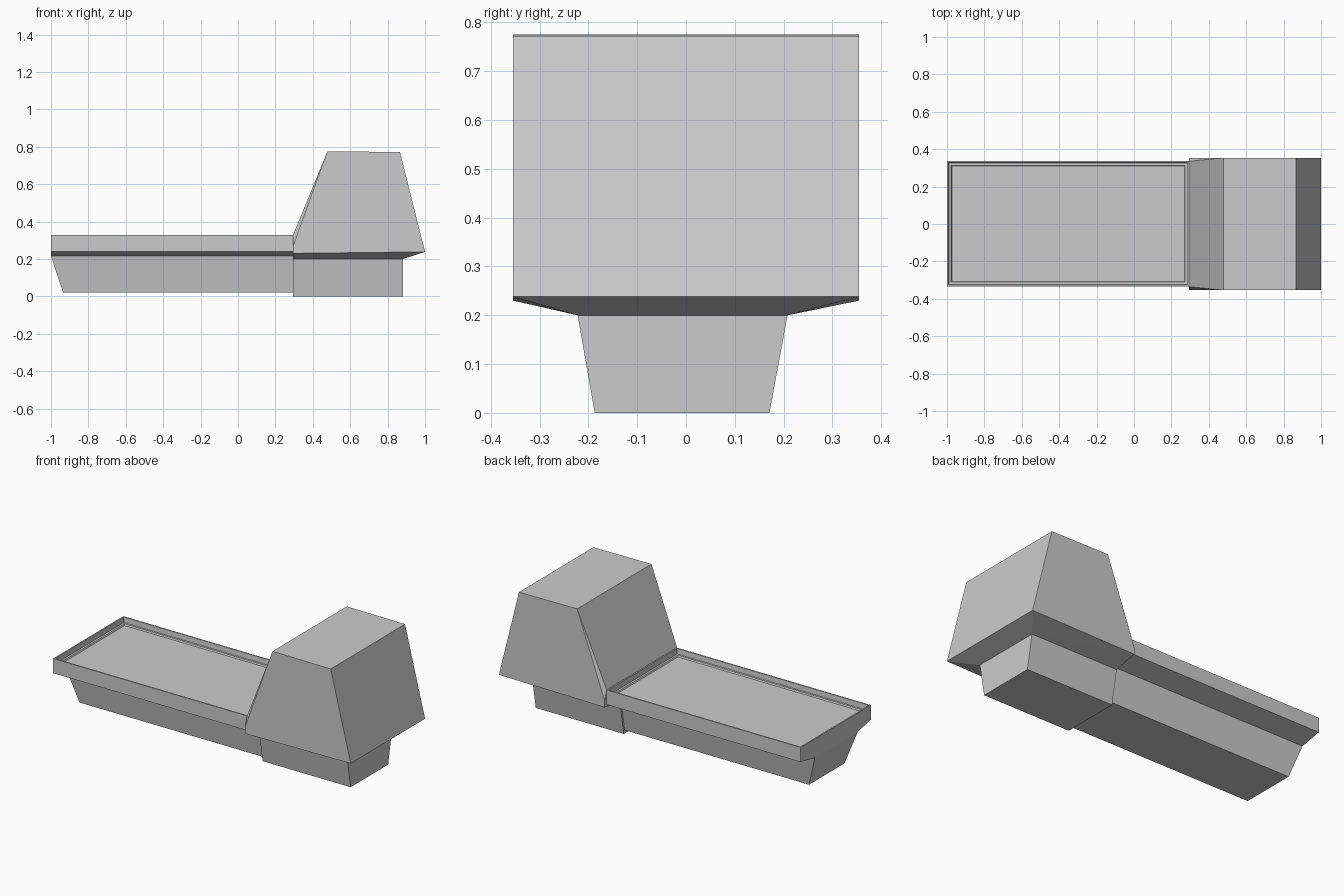
import bpy
import bmesh

if "Cube" in bpy.data.objects:
    bpy.data.objects.remove(bpy.data.objects["Cube"])


def finish(name, bm):
    bmesh.ops.recalc_face_normals(bm, faces=bm.faces[:])
    mesh = bpy.data.meshes.new(name)
    bm.to_mesh(mesh)
    bm.free()
    obj = bpy.data.objects.new(name, mesh)
    bpy.context.collection.objects.link(obj)
    return obj


def loft(name, rings):
    """Skin a stack of rectangles given as (x0, x1, y0, y1, z), capped at both ends."""
    bm = bmesh.new()
    loops = []
    for x0, x1, y0, y1, z in rings:
        corners = ((x0, y0), (x1, y0), (x1, y1), (x0, y1))
        loops.append([bm.verts.new((x, y, z)) for x, y in corners])
    for a, b in zip(loops, loops[1:]):
        for i in range(4):
            j = (i + 1) % 4
            bm.faces.new((a[i], a[j], b[j], b[i]))
    bm.faces.new(loops[0])
    bm.faces.new(loops[-1])
    return finish(name, bm)


def inset(rect, d, z):
    x0, x1, y0, y1 = rect
    return (x0 + d, x1 - d, y0 + d, y1 - d, z)


JOIN = 0.295  # where the bed meets the cab

# Tapered underbody, overhanging bed and shallow stepped tray
deck = (-1.0, JOIN, -0.333, 0.336)
loft("bed", [
    (-0.935, JOIN, -0.175, 0.163, 0.02),
    (-1.0, JOIN, -0.208, 0.20, 0.215),
    inset(deck, 0, 0.24),
    inset(deck, 0, 0.328),
    inset(deck, 0.008, 0.328),
    inset(deck, 0.010, 0.296),
    inset(deck, 0.022, 0.296),
    inset(deck, 0.026, 0.288),
])

# Block beneath the cab
loft("cab_base", [
    (JOIN, 0.882, -0.187, 0.171, 0.0),
    (JOIN, 0.882, -0.222, 0.208, 0.20),
])

# Cab: flat sides, sloping ends, small corner facets beside the bed
side = [(JOIN, 0.23), (1.0, 0.238), (0.866, 0.772), (0.478, 0.775), (JOIN, 0.27)]
bm = bmesh.new()
for s in (-1, 1):
    for x, z in side:
        bm.verts.new((x, s * 0.354, z))
    bm.verts.new((JOIN, s * 0.335, 0.33))
    for x in (JOIN, 0.882):
        bm.verts.new((x, s * 0.215 - 0.007, 0.20))
bmesh.ops.convex_hull(bm, input=bm.verts[:])
bmesh.ops.dissolve_limit(bm, angle_limit=0.02, verts=bm.verts[:], edges=bm.edges[:])
finish("cab", bm)
